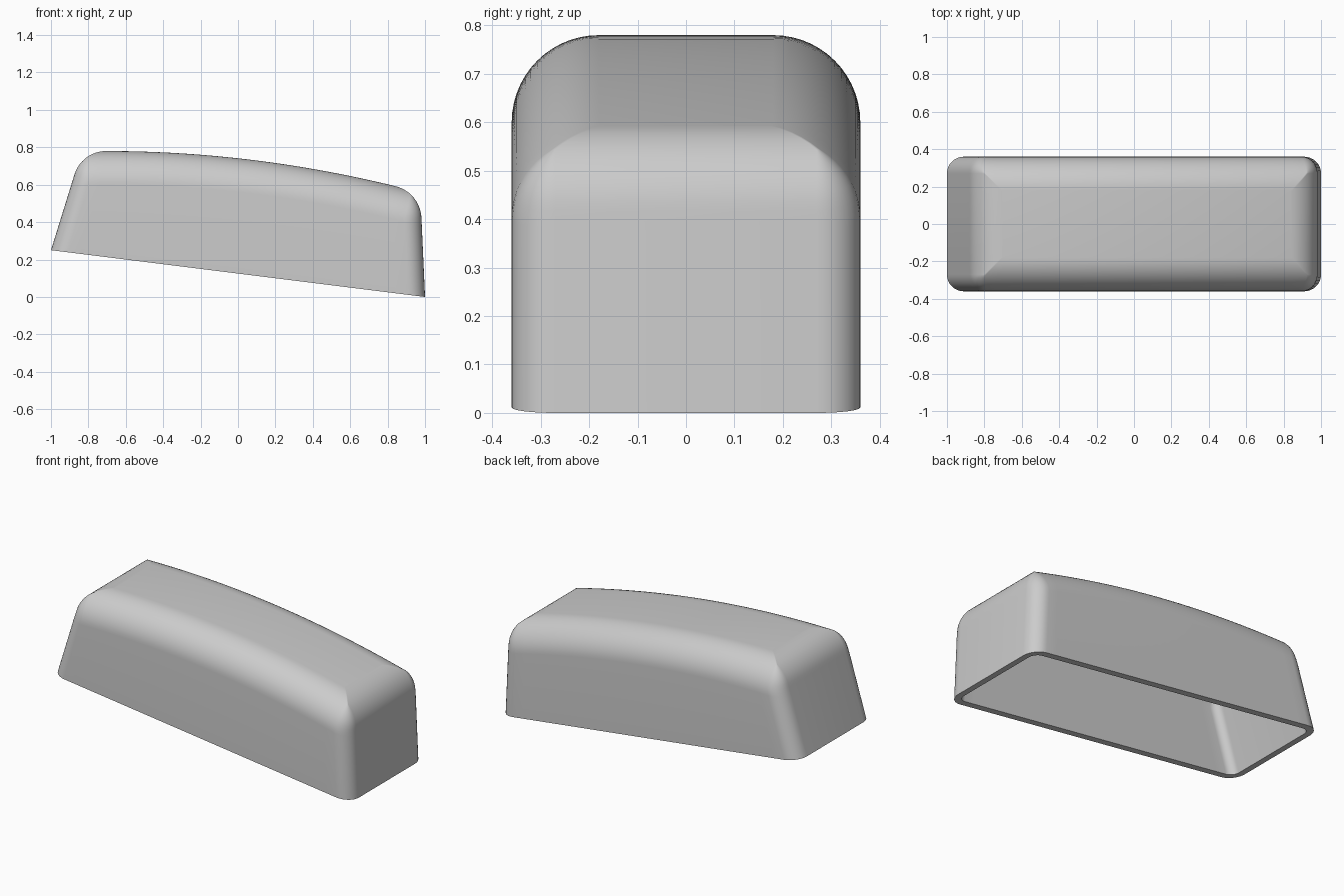
import bpy
import bmesh
from math import sin, cos, tan, pi, sqrt, acos

cube = bpy.data.objects.get("Cube")
if cube:
    bpy.data.objects.remove(cube, do_unlink=True)

HALF_WIDTH = 0.36
FILLET = 0.18      # radius along the top rim
CORNER = 0.09      # radius of the upright corners
WALL = 0.04        # shell thickness
LEAN = {-1: 0.31, 1: 0.045}   # inward lean of each end wall
STEPS, ARC, STATIONS = 14, 8, 28


def top(x):
    return 0.78 - 0.079 * (x + 0.7) ** 2


def base(x):
    return 0.125 - 0.125 * x


def end_x(side, drop, t):
    """Position of the rounded end profile at a given drop below the top."""
    lean, ref, radius = LEAN[side], 0.82, FILLET - t
    m = -0.158 * (side * ref + 0.7) * side
    z0 = top(side * ref) - t - m * ref
    corner = (1 - t - lean * (z0 - base(side))) / (1 + lean * m)
    g, w = sqrt(1 + m * m), sqrt(1 + lean * lean)
    phi = acos((lean - m) / (g * w))
    p = drop / g
    if p < radius * (1 - cos(phi)):
        reach = sqrt(max(0, radius ** 2 - (radius - p) ** 2))
        x = corner + (reach - radius * tan(phi / 2) + m * p) / g
    else:
        x = corner + lean / w * p / sin(phi)
    return side * x


def ring(bm, left, right, half, r, height):
    """Rounded rectangle draped on a height function."""
    plan = []
    for i in range(ARC + 1):
        a = pi - i / ARC * pi / 2
        plan.append((left + r + r * cos(a), half - r + r * sin(a)))
    for i in range(1, STATIONS):
        plan.append((left + r + (right - left - 2 * r) * i / STATIONS, half))
    for i in range(ARC + 1):
        a = pi / 2 - i / ARC * pi / 2
        plan.append((right - r + r * cos(a), half - r + r * sin(a)))
    loop = plan + [(x, -y) for x, y in reversed(plan)]
    return [bm.verts.new((x, y, height(x))) for x, y in loop]


def bridge(bm, a, b):
    n = len(a)
    for i in range(n):
        j = (i + 1) % n
        bm.faces.new((a[i], a[j], b[j], b[i]))


def skin(bm, t):
    """One surface of the shell, inset by t; returns its bottom ring."""
    radius = FILLET - t
    rings = [ring(bm, t - 1, 1 - t, HALF_WIDTH - t, CORNER - t, base)]
    for i in range(STEPS + 1):
        a = i / STEPS * pi / 2
        inset, drop = radius * (1 - cos(a)), radius * (1 - sin(a))
        rings.append(ring(bm, end_x(-1, drop, t), end_x(1, drop, t),
                          HALF_WIDTH - t - inset,
                          max(CORNER - t - inset, 0.004),
                          lambda x: top(x) - t - drop))
    for a, b in zip(rings, rings[1:]):
        bridge(bm, a, b)
    # arched cap, strip by strip across the width
    cap = rings[-1]
    n = len(cap)
    for i in range(n // 2 - 1):
        bm.faces.new((cap[i], cap[i + 1], cap[n - 2 - i], cap[n - 1 - i]))
    return rings[0]


# hollow cover: outer skin, inner skin and the flat rim joining them
bm = bmesh.new()
bridge(bm, skin(bm, 0), skin(bm, WALL))
bmesh.ops.recalc_face_normals(bm, faces=bm.faces[:])
mesh = bpy.data.meshes.new("hollow_cover")
bm.to_mesh(mesh)
bm.free()
cover = bpy.data.objects.new("hollow_cover", mesh)
bpy.context.collection.objects.link(cover)

grey = bpy.data.materials.new("plain_grey")
grey.use_nodes = True
colour = (0.6, 0.6, 0.6, 1)
grey.diffuse_color = colour
grey.node_tree.nodes["Principled BSDF"].inputs["Base Color"].default_value = colour
mesh.materials.append(grey)

bpy.ops.object.select_all(action="DESELECT")
cover.select_set(True)
bpy.context.view_layer.objects.active = cover
bpy.ops.object.shade_smooth_by_angle(angle=pi / 4)
